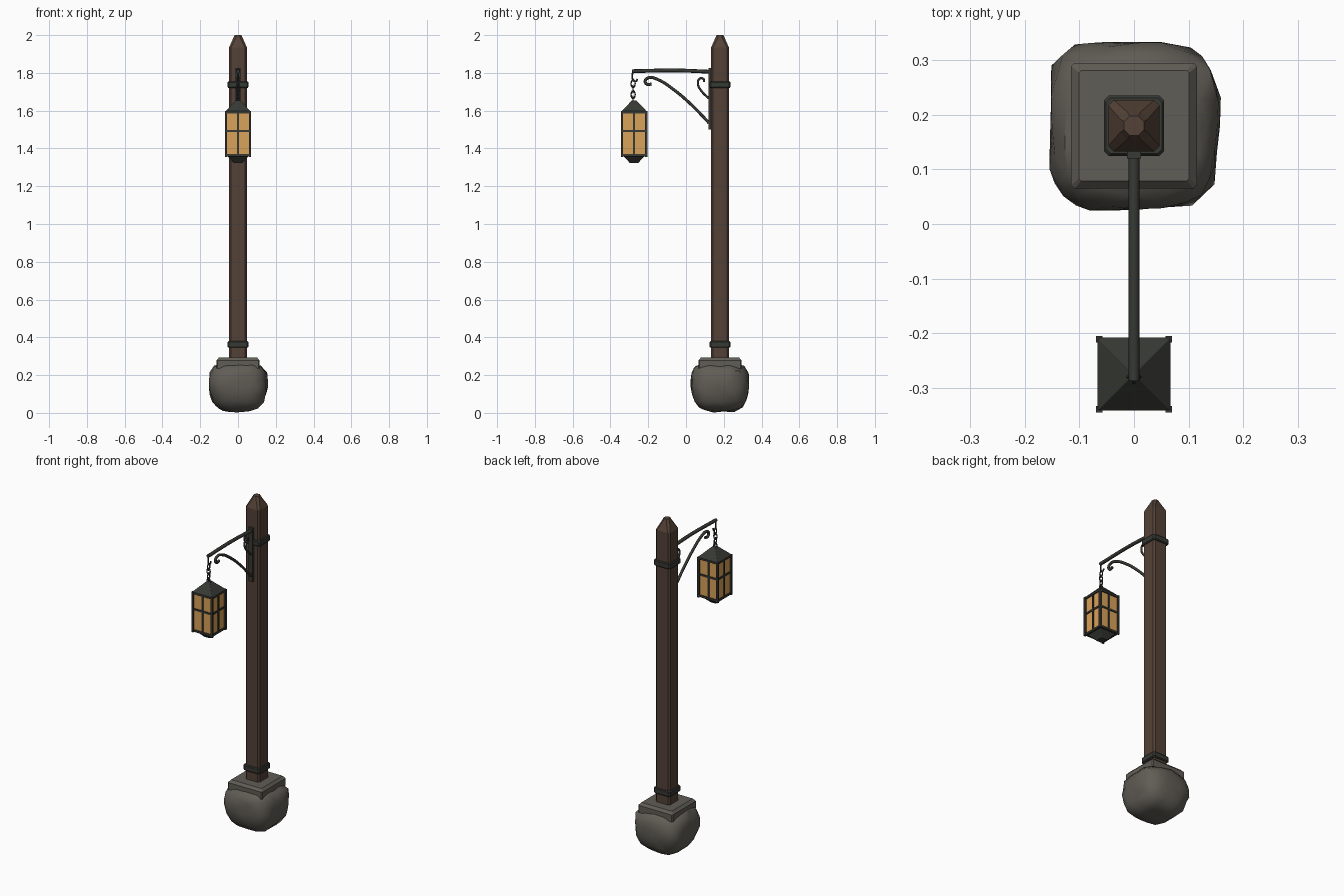
import bpy, bmesh, math, random
from mathutils import Vector, noise

if "Cube" in bpy.data.objects:
    bpy.data.objects.remove(bpy.data.objects["Cube"])

def mat(name, c):
    m = bpy.data.materials.new(name)
    m.diffuse_color = (*c, 1)
    m.use_nodes = True
    m.node_tree.nodes["Principled BSDF"].inputs["Base Color"].default_value = m.diffuse_color
    return m

WOOD = mat("dark wood", (0.088, 0.054, 0.038))
IRON = mat("black iron", (0.038, 0.041, 0.034))
STONE = mat("grey stone", (0.118, 0.109, 0.092))
GLASS = mat("amber glass", (0.70, 0.36, 0.10))
PY, LY = 0.18, -0.275     # post and lantern centre in y

def finish(bm, name, m, smooth=None):
    bmesh.ops.recalc_face_normals(bm, faces=bm.faces)
    me = bpy.data.meshes.new(name)
    bm.to_mesh(me)
    bm.free()
    me.materials.append(m)
    ob = bpy.data.objects.new(name, me)
    bpy.context.collection.objects.link(ob)
    if smooth:
        bpy.ops.object.select_all(action='DESELECT')
        ob.select_set(True)
        bpy.context.view_layer.objects.active = ob
        bpy.ops.object.shade_smooth_by_angle(angle=math.radians(smooth))
    return ob

def loft(name, m, cy, levels):
    """Square column with cut corners: levels are (z, half width, corner cut)."""
    bm = bmesh.new()
    rings = []
    for z, h, c in levels:
        k = h - c
        pts = [(h, -k), (h, k), (k, h), (-k, h), (-h, k), (-h, -k), (-k, -h), (k, -h)]
        rings.append([bm.verts.new((x, cy + y, z)) for x, y in pts])
    for a, b in zip(rings, rings[1:]):
        for i in range(8):
            j = (i + 1) % 8
            bm.faces.new((a[i], a[j], b[j], b[i]))
    bm.faces.new(rings[0])
    bm.faces.new(rings[-1])
    return finish(bm, name, m)

def box(name, m, lo, hi):
    bm = bmesh.new()
    bmesh.ops.create_cube(bm, size=1)
    for v in bm.verts:
        v.co = Vector([(a + b) / 2 + c * (b - a) for a, b, c in zip(lo, hi, v.co)])
    return finish(bm, name, m)

def rod(name, pts, r, radii=None):
    """Round iron bar along a smooth path in the x = 0 plane, points are (y, z)."""
    cu = bpy.data.curves.new(name, 'CURVE')
    cu.dimensions = '3D'
    cu.bevel_depth = r
    cu.bevel_resolution = 2
    cu.use_fill_caps = True
    cu.resolution_u = 5
    s = cu.splines.new('BEZIER')
    s.bezier_points.add(len(pts) - 1)
    for p, (y, z) in zip(s.bezier_points, pts):
        p.co = (0, y, z)
        p.handle_left_type = p.handle_right_type = 'AUTO'
    cu.materials.append(IRON)
    ob = bpy.data.objects.new(name, cu)
    bpy.context.collection.objects.link(ob)

def link(name, z, turn, R=0.011, r=0.0033, stretch=1.75):
    bpy.ops.mesh.primitive_torus_add(location=(0, LY - 0.005, z), rotation=(math.pi / 2, 0, turn),
                                     major_radius=R, minor_radius=r, major_segments=12, minor_segments=6)
    ob = bpy.context.object
    ob.name = name
    ob.scale = (1, stretch, 1)
    ob.data.materials.append(IRON)

# boulder foot: squarish lumpy rock
random.seed(4)
bm = bmesh.new()
bmesh.ops.create_icosphere(bm, subdivisions=3, radius=1)
for v in bm.verts:
    d = v.co.normalized()
    s = (abs(d.x) ** 3.6 + abs(d.y) ** 3.6 + abs(d.z) ** 3.6) ** (-1 / 3.6)
    s *= 1 + 0.07 * noise.noise(d * 2.2 + Vector((3, 1, 7)))
    p = d * s
    taper = 1 - 0.16 * max(0, -p.z)
    v.co = (p.x * 0.156 * taper, PY + p.y * 0.156 * taper, 0.136 + p.z * 0.13)
bmesh.ops.dissolve_limit(bm, angle_limit=math.radians(9), verts=bm.verts, edges=bm.edges)
bmesh.ops.triangulate(bm, faces=bm.faces)
finish(bm, "boulder_base", STONE, 35)

# stone plinth slab
loft("plinth", STONE, PY, [(0.235, 0.115, 0.006), (0.278, 0.115, 0.006), (0.293, 0.101, 0.004)])

# wooden post with carved tip
loft("post", WOOD, PY, [(0.27, 0.047, 0.010), (1.935, 0.047, 0.010), (1.985, 0.025, 0.013), (2.0, 0.018, 0.0105)])

# iron bands
for n, z in (("lower_band", 0.345), ("upper_band", 1.72)):
    loft(n, IRON, PY, [(z, 0.051, 0.008), (z + 0.005, 0.055, 0.008),
                       (z + 0.03, 0.055, 0.008), (z + 0.035, 0.051, 0.008)])

# bracket: back plate, arm, scrolled brace and small scroll
box("bracket_plate", IRON, (-0.013, 0.120, 1.50), (0.013, 0.136, 1.825))
rod("arm", [(0.128, 1.806), (-0.05, 1.813), (-0.287, 1.809)], 0.010)
rod("brace_scroll", [(0.122, 1.535), (0.03, 1.63), (-0.07, 1.715), (-0.15, 1.765), (-0.195, 1.775),
                     (-0.216, 1.757), (-0.205, 1.739), (-0.182, 1.742)], 0.008)
rod("small_scroll", [(0.122, 1.665), (0.085, 1.70), (0.063, 1.745), (0.073, 1.77), (0.092, 1.768),
                     (0.095, 1.752)], 0.006)

# hook and chain
rod("hook", [(-0.281, 1.81), (-0.284, 1.775), (-0.276, 1.757), (-0.262, 1.757), (-0.258, 1.768)], 0.0045)
for i in range(4):
    link(f"chain_link_{i}", 1.743 - i * 0.029, math.pi / 2 if i % 2 == 0 else 0)

# lantern roof, rims and foot
loft("lantern_roof", IRON, LY, [(1.585, 0.067, 0.001), (1.597, 0.067, 0.001), (1.655, 0.010, 0.001)])
loft("lantern_floor", IRON, LY, [(1.322, 0.022, 0.006), (1.334, 0.032, 0.004), (1.358, 0.054, 0.001),
                                 (1.358, 0.066, 0.001), (1.370, 0.066, 0.001)])

# glass box and its glazing bars
box("glass", GLASS, (-0.060, LY - 0.060, 1.36), (0.060, LY + 0.060, 1.59))
for sx in (-1, 1):
    for sy in (-1, 1):
        x, y = sx * 0.064, LY + sy * 0.064
        box("corner_bar", IRON, (x - 0.006, y - 0.006, 1.355), (x + 0.006, y + 0.006, 1.598))
    x, y = sx * 0.061, LY + sx * 0.061
    box("side_upright", IRON, (x - 0.004, LY - 0.005, 1.36), (x + 0.004, LY + 0.005, 1.59))
    box("front_upright", IRON, (-0.005, y - 0.004, 1.36), (0.005, y + 0.004, 1.59))
    box("side_crossbar", IRON, (x - 0.004, LY - 0.06, 1.487), (x + 0.004, LY + 0.06, 1.498))
    box("front_crossbar", IRON, (-0.06, y - 0.004, 1.487), (0.06, y + 0.004, 1.498))
